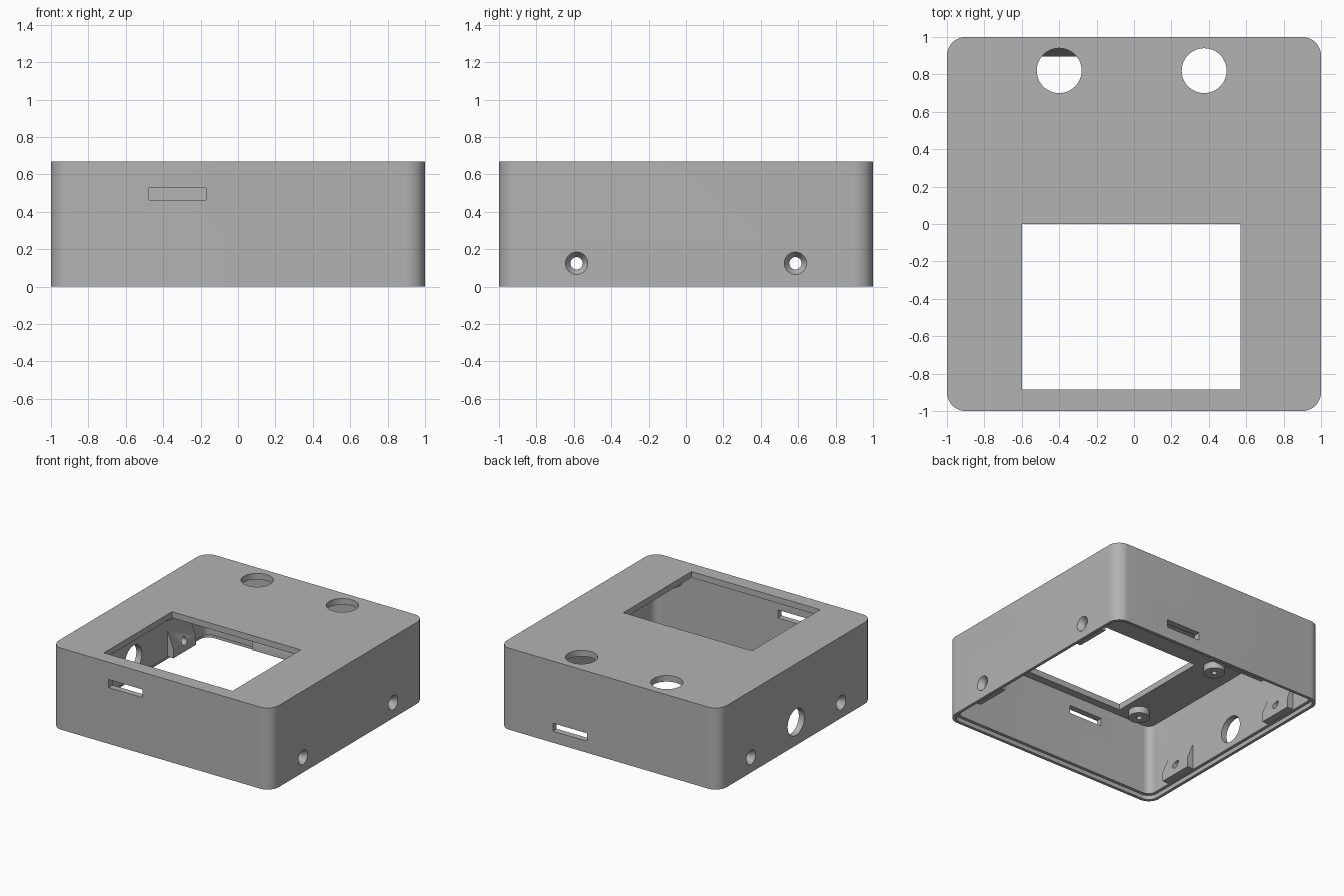
import bpy, bmesh, math
from mathutils import Matrix, Vector

if "Cube" in bpy.data.objects:
    bpy.data.objects.remove(bpy.data.objects["Cube"], do_unlink=True)

grey = bpy.data.materials.new("plain_grey")
grey.use_nodes = True
COLOUR = (0.45, 0.45, 0.45, 1)
grey.diffuse_color = COLOUR
grey.node_tree.nodes["Principled BSDF"].inputs["Base Color"].default_value = COLOUR

HEIGHT, WALL, ROOF = 0.67, 0.05, 0.05
INNER = 1 - WALL


def finish(name, bm):
    bmesh.ops.recalc_face_normals(bm, faces=bm.faces)
    mesh = bpy.data.meshes.new(name)
    bm.to_mesh(mesh)
    bm.free()
    mesh.materials.append(grey)
    obj = bpy.data.objects.new(name, mesh)
    bpy.context.collection.objects.link(obj)
    return obj


def extrude(name, points, direction):
    bm = bmesh.new()
    face = bm.faces.new([bm.verts.new(p) for p in points])
    new = bmesh.ops.extrude_face_region(bm, geom=[face])["geom"]
    bmesh.ops.translate(bm, vec=direction,
                        verts=[v for v in new if isinstance(v, bmesh.types.BMVert)])
    return finish(name, bm)


def rounded_block(name, half, radius, z0, z1, steps=12):
    pts = []
    for k, (sx, sy) in enumerate(((1, 1), (-1, 1), (-1, -1), (1, -1))):
        for i in range(steps + 1):
            a = math.pi / 2 * (k + i / steps)
            pts.append((sx * (half - radius) + radius * math.cos(a),
                        sy * (half - radius) + radius * math.sin(a), z0))
    return extrude(name, pts, (0, 0, z1 - z0))


def box(name, x0, x1, y0, y1, z0, z1):
    return extrude(name, [(x0, y0, z0), (x1, y0, z0), (x1, y1, z0), (x0, y1, z0)],
                   (0, 0, z1 - z0))


def cylinder(name, centre, axis, r1, r2, depth, sides=48):
    bm = bmesh.new()
    turn = Vector(axis).to_track_quat('Z', 'Y').to_matrix().to_4x4()
    bmesh.ops.create_cone(bm, cap_ends=True, segments=sides, radius1=r1, radius2=r2,
                          depth=depth, matrix=Matrix.Translation(centre) @ turn)
    return finish(name, bm)


def boolean(obj, tools, operation='DIFFERENCE'):
    bpy.context.view_layer.objects.active = obj
    for tool in tools:
        mod = obj.modifiers.new("cut", 'BOOLEAN')
        mod.operation, mod.solver, mod.object = operation, 'EXACT', tool
        bpy.ops.object.modifier_apply(modifier=mod.name)
        bpy.data.objects.remove(tool, do_unlink=True)


# Open-bottomed shell with a stepped rim for the base plate
case = rounded_block("case_shell", 1, 0.1, 0, HEIGHT)
boolean(case, [rounded_block("cavity", INNER, 0.06, -0.1, HEIGHT - ROOF),
               rounded_block("rim_step", 0.975, 0.08, -0.1, 0.035)])

# Wedge bosses behind the side screws and on the back wall
def wedge(name, side, centre, half_width, along_x=False):
    profile = ((INNER + 0.01, 0.04), (INNER - 0.055, 0.04),
               (INNER - 0.055, 0.12), (INNER + 0.01, 0.28))
    if along_x:
        pts = [(centre - half_width, side * d, z) for d, z in profile]
        return extrude(name, pts, (2 * half_width, 0, 0))
    pts = [(side * d, centre - half_width, z) for d, z in profile]
    return extrude(name, pts, (0, 2 * half_width, 0))


bosses = [wedge("screw_boss", sx, y, 0.145) for sx in (-1, 1) for y in (-0.585, 0.585)]
bosses.append(wedge("back_boss", 1, -0.25, 0.25, True))
boolean(case, bosses, 'UNION')

# Display window, button holes and cable slots
cutters = [box("window", -0.6, 0.57, -0.885, 0, 0.5, 0.8),
           box("front_slot", -0.475, -0.17, -1.1, -0.9, 0.462, 0.528),
           box("back_slot", 0.2, 0.51, 0.9, 1.1, 0.095, 0.16)]
cutters += [cylinder("button_hole", (x, 0.82, 0.65), (0, 0, 1), 0.12, 0.12, 0.3)
            for x in (-0.4, 0.375)]
cutters.append(cylinder("socket_hole", (-1, 0, 0.19), (1, 0, 0), 0.108, 0.108, 0.3))

# Countersunk screw holes in both side walls
for sx in (-1, 1):
    for y in (-0.585, 0.585):
        cutters.append(cylinder("screw_hole", (sx, y, 0.125), (sx, 0, 0),
                                0.033, 0.033, 0.4, 32))
        cutters.append(cylinder("countersink", (sx * 0.98, y, 0.125), (sx, 0, 0),
                                0.033, 0.0615, 0.045, 32))
boolean(case, cutters)

# Display standoffs hanging from the roof
parts = [case]
for side, x in (("right", -0.73), ("left", 0.7)):
    for end, y in (("front", -0.81), ("rear", 0.07)):
        top = HEIGHT - ROOF + 0.005
        post = cylinder(f"{end}_{side}_standoff", (x, y, top - 0.03), (0, 0, 1),
                        0.08, 0.08, 0.06, 32)
        boolean(post, [cylinder("pilot_hole", (x, y, top - 0.06), (0, 0, 1),
                                0.022, 0.022, 0.1, 20)])
        parts.append(post)

# Smooth round surfaces, keep hard edges
bpy.ops.object.select_all(action='DESELECT')
for part in parts:
    part.select_set(True)
bpy.context.view_layer.objects.active = case
bpy.ops.object.shade_smooth_by_angle(angle=math.radians(30))
